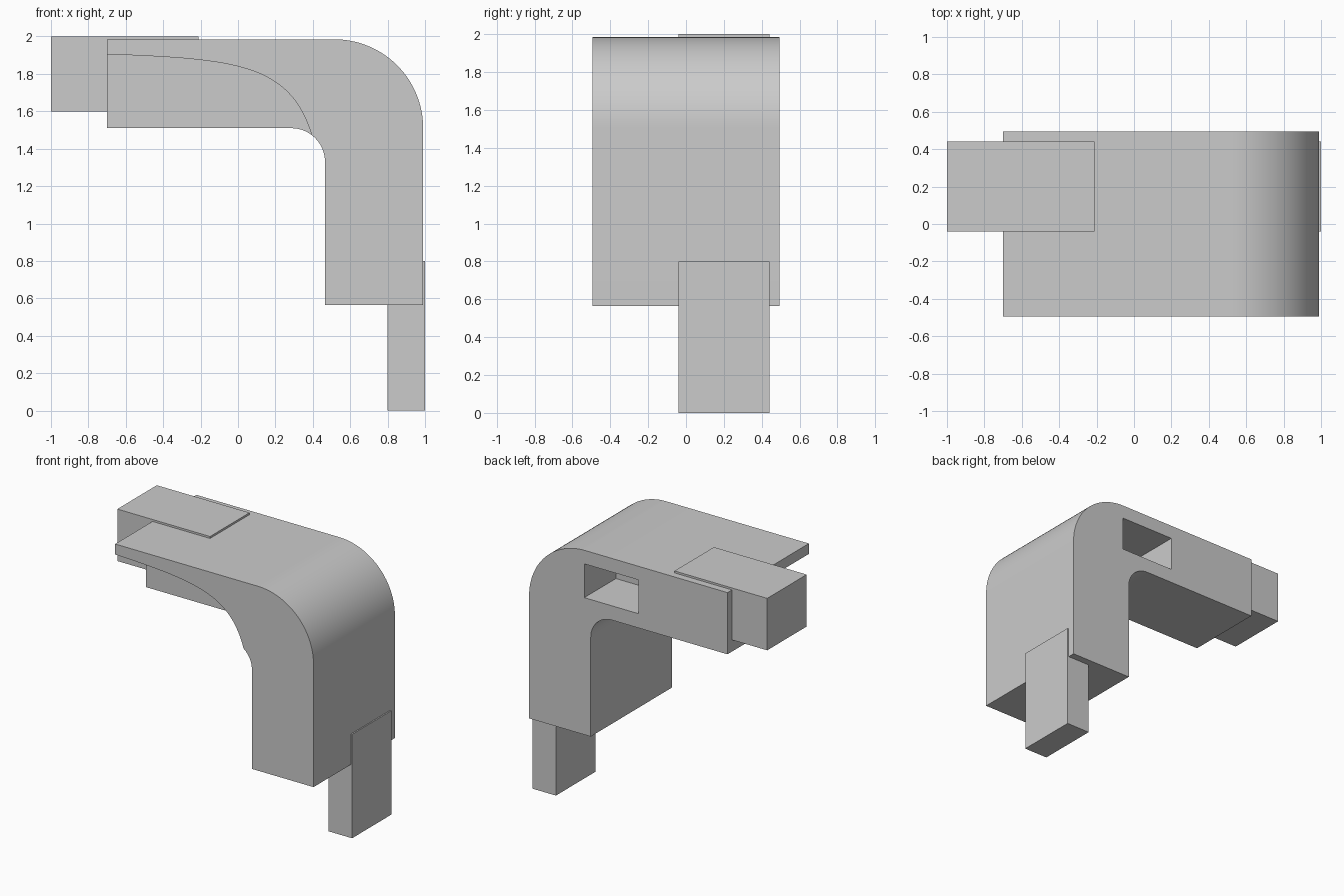
import bpy, bmesh
from math import sin, cos, radians
from mathutils import Vector
from mathutils.geometry import interpolate_bezier

cube = bpy.data.objects.get("Cube")
if cube:
    bpy.data.objects.remove(cube, do_unlink=True)

grey = bpy.data.materials.new("light_grey")
grey.use_nodes = True
colour = (0.6, 0.6, 0.6, 1)
grey.diffuse_color = colour
grey.node_tree.nodes["Principled BSDF"].inputs["Base Color"].default_value = colour


def arc(cx, cz, r, start, end, steps=20):
    angles = [radians(start + (end - start) * i / steps) for i in range(steps + 1)]
    return [(cx + r * cos(a), cz + r * sin(a)) for a in angles]


def extrude_profile(name, points, y0, y1):
    """Extrude an x-z outline from y0 to y1."""
    bm = bmesh.new()
    face = bm.faces.new([bm.verts.new((x, y0, z)) for x, z in points])
    result = bmesh.ops.extrude_face_region(bm, geom=[face])
    verts = [v for v in result["geom"] if isinstance(v, bmesh.types.BMVert)]
    bmesh.ops.translate(bm, verts=verts, vec=(0, y1 - y0, 0))
    bmesh.ops.recalc_face_normals(bm, faces=bm.faces)
    mesh = bpy.data.meshes.new(name)
    bm.to_mesh(mesh)
    bm.free()
    mesh.materials.append(grey)
    obj = bpy.data.objects.new(name, mesh)
    bpy.context.collection.objects.link(obj)
    return obj


def box(name, x0, x1, y0, y1, z0, z1):
    return extrude_profile(name, [(x0, z0), (x1, z0), (x1, z1), (x0, z1)], y0, y1)


def cut(target, cutter):
    cutter.hide_render = True
    mod = target.modifiers.new("cut", "BOOLEAN")
    mod.operation = "DIFFERENCE"
    mod.solver = "EXACT"
    mod.object = cutter
    bpy.ops.object.select_all(action="DESELECT")
    bpy.context.view_layer.objects.active = target
    target.select_set(True)
    bpy.ops.object.modifier_apply(modifier=mod.name)
    bpy.data.objects.remove(cutter, do_unlink=True)


# Bent bracket body with rounded outer and inner corners
outline = [(-0.7, 1.51), (-0.7, 1.985)]
outline += arc(0.515, 1.51, 0.475, 90, 0, 28)
outline += [(0.99, 0.565), (0.465, 0.565)]
outline += arc(0.285, 1.33, 0.18, 0, 90, 14)
body = extrude_profile("bracket_body", outline, -0.495, 0.495)

# Curved recess under the front half of the arm
curve = interpolate_bezier(Vector((-0.7, 1.905)), Vector((0, 1.88)),
                           Vector((0.28, 1.85)), Vector((0.395, 1.47)), 28)
recess = [(-0.8, 1.91)] + [(p.x, p.y) for p in curve] + [(0.3, 1.3), (-0.8, 1.3)]
cut(body, extrude_profile("recess_cutter", recess, -0.6, -0.12))

# Rectangular pocket in the back face
cut(body, box("pocket_cutter", 0.06, 0.52, 0.11, 0.6, 1.62, 1.88))
bpy.ops.object.shade_smooth_by_angle(angle=radians(25))

# Tongues at the arm end and below the leg
box("arm_tongue", -1, -0.21, -0.04, 0.44, 1.6, 2)
box("leg_tongue", 0.8, 1, -0.04, 0.44, 0, 0.8)
